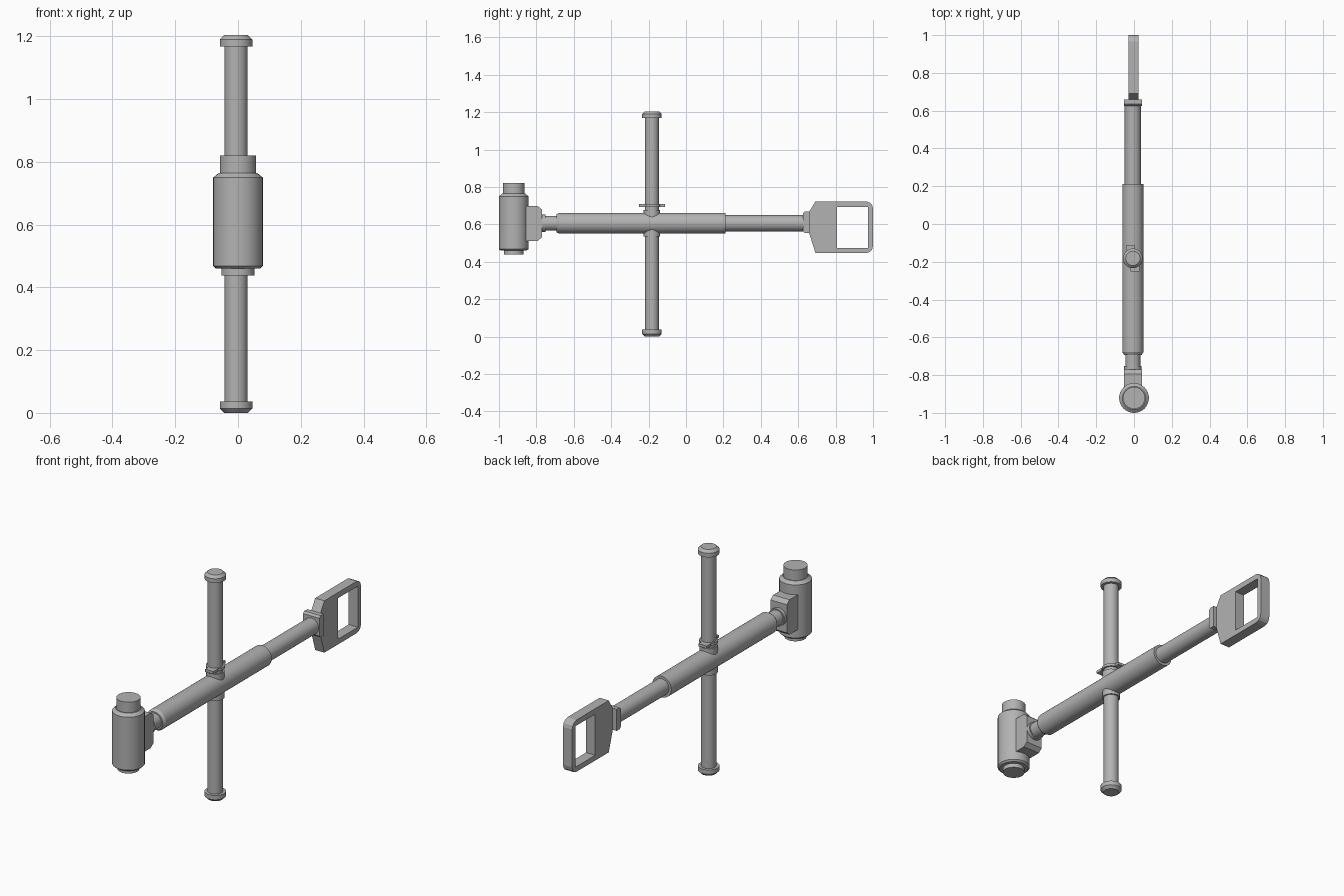
import bpy, bmesh
from math import sin, cos, radians
from mathutils import Matrix, Vector

cube = bpy.data.objects.get("Cube")
if cube:
    bpy.data.objects.remove(cube, do_unlink=True)

# Single grey metal
metal = bpy.data.materials.new("grey metal")
metal.use_nodes = True
GREY = (0.45, 0.45, 0.45, 1)
metal.diffuse_color = GREY
metal.node_tree.nodes["Principled BSDF"].inputs["Base Color"].default_value = GREY


def finish(name, bm, smooth):
    bmesh.ops.recalc_face_normals(bm, faces=bm.faces)
    mesh = bpy.data.meshes.new(name)
    bm.to_mesh(mesh)
    bm.free()
    mesh.materials.append(metal)
    ob = bpy.data.objects.new(name, mesh)
    bpy.context.collection.objects.link(ob)
    if smooth:
        bpy.ops.object.select_all(action='DESELECT')
        ob.select_set(True)
        bpy.context.view_layer.objects.active = ob
        bpy.ops.object.shade_smooth_by_angle(angle=radians(30))
    return ob


def turned(name, profile, centre, axis="z", sides=32):
    """Solid of revolution from (radius, position along axis) pairs."""
    bm = bmesh.new()
    rings = []
    for r, h in profile:
        ring = []
        for i in range(sides):
            a = radians(360 * i / sides)
            u, v = r * cos(a), r * sin(a)
            p = (u, v, h) if axis == "z" else (u, h, v)
            ring.append(bm.verts.new(Vector(p) + Vector(centre)))
        rings.append(ring)
    for lo, hi in zip(rings, rings[1:]):
        for i in range(sides):
            j = (i + 1) % sides
            bm.faces.new((lo[i], lo[j], hi[j], hi[i]))
    bm.faces.new(rings[0])
    bm.faces.new(rings[-1])
    return finish(name, bm, True)


def plate(name, outline, x, half):
    """Outline in (y, z) extruded along x."""
    bm = bmesh.new()
    face = bm.faces.new([bm.verts.new((x - half, y, z)) for y, z in outline])
    ext = bmesh.ops.extrude_face_region(bm, geom=[face])
    verts = [g for g in ext["geom"] if isinstance(g, bmesh.types.BMVert)]
    bmesh.ops.translate(bm, verts=verts, vec=(2 * half, 0, 0))
    return finish(name, bm, False)


def box(name, centre, size):
    bm = bmesh.new()
    bmesh.ops.create_cube(bm, size=1, matrix=Matrix.Translation(centre) @ Matrix.Diagonal((*size, 1)))
    return finish(name, bm, False)


X, ROD_Y, AXIS_Z = -0.006, -0.182, 0.606
ROD, TUBE, HEAD = (X, ROD_Y, 0), (X, 0, AXIS_Z), (0, -0.921, 0)

# Upright cylinder at the front
turned("cylinder_body", [(0.07, 0.46), (0.079, 0.468), (0.079, 0.75), (0.062, 0.764)], HEAD)
turned("cylinder_top_plug", [(0.058, 0.75), (0.058, 0.82)], HEAD)
turned("cylinder_bottom_plug", [(0.053, 0.438), (0.053, 0.47)], HEAD)

# Bracket joining the cylinder to the tube
plate("cylinder_bracket", [(-0.9, 0.698), (-0.793, 0.698), (-0.771, 0.68),
                           (-0.771, 0.53), (-0.793, 0.512), (-0.9, 0.512)], X, 0.048)
turned("bracket_collar", [(0.046, -0.78), (0.046, -0.752)], TUBE, "y")
turned("neck", [(0.04, -0.76), (0.04, -0.68)], TUBE, "y")

# Telescoping tube
turned("outer_tube", [(0.047, -0.693), (0.056, -0.678), (0.056, 0.212)], TUBE, "y")
turned("inner_tube", [(0.043, 0.2), (0.043, 0.64)], TUBE, "y")
plate("handle_collar", [(0.625, 0.66), (0.635, 0.67), (0.66, 0.67),
                        (0.66, 0.555), (0.635, 0.555), (0.625, 0.565)], X, 0.048)

# Grip handle with a cut window
handle = plate("grip_handle", [(0.655, 0.662), (0.692, 0.723), (0.965, 0.723), (0.984, 0.715),
                               (0.995, 0.704), (1.0, 0.685), (1.0, 0.484), (0.995, 0.465),
                               (0.984, 0.453), (0.965, 0.447), (0.692, 0.447), (0.655, 0.565)], -0.003, 0.027)
window = box("window_cutter", (0, 0.89, 0.584), (0.2, 0.168, 0.218))
window.hide_render = True
window.hide_viewport = True
cut = handle.modifiers.new("window", 'BOOLEAN')
cut.object = window
cut.solver = 'EXACT'

# Vertical crossing rod with end caps
turned("cross_rod", [(0.037, 0.01), (0.037, 1.19)], ROD)
turned("bottom_cap", [(0.038, 0), (0.052, 0.014), (0.052, 0.037), (0.037, 0.037)], ROD)
turned("top_cap", [(0.037, 1.168), (0.052, 1.168), (0.052, 1.19), (0.038, 1.204)], ROD)

# Sleeve through the tube and locking ring with two tabs
turned("rod_sleeve", [(0.044, 0.536), (0.044, 0.678)], ROD)
turned("locking_ring", [(0.046, 0.694), (0.046, 0.708)], ROD)
for name, s in (("back_ring_tab", 1), ("front_ring_tab", -1)):
    box(name, (X - 0.012 * s, ROD_Y + 0.05 * s, 0.701), (0.048, 0.038, 0.014))
